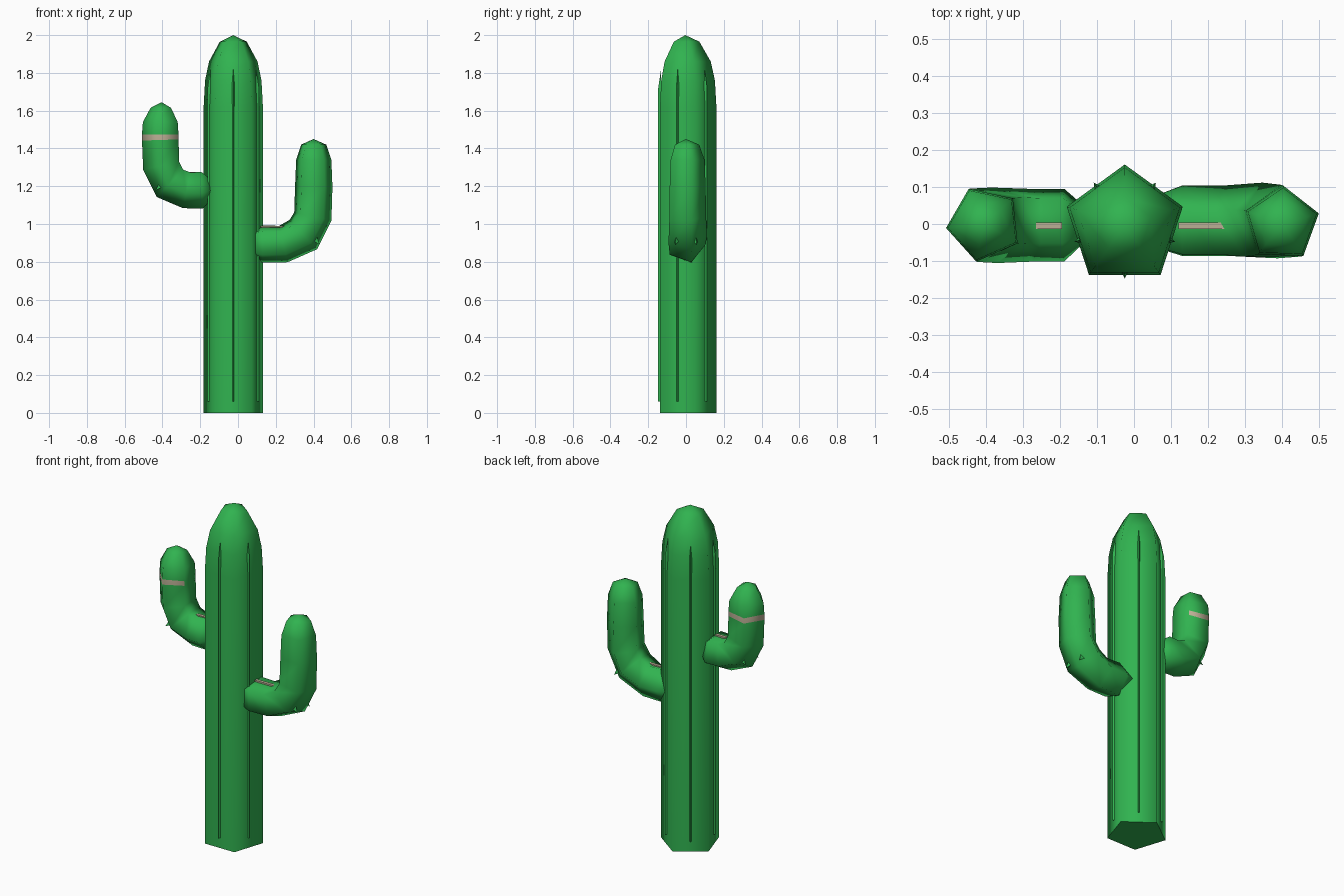
import bpy, bmesh
from math import sin, cos, radians
from mathutils import Vector

cube = bpy.data.objects.get("Cube")
if cube:
    bpy.data.objects.remove(cube, do_unlink=True)


def material(name, colour):
    m = bpy.data.materials.new(name)
    m.use_nodes = True
    m.diffuse_color = (*colour, 1)
    m.node_tree.nodes["Principled BSDF"].inputs["Base Color"].default_value = (*colour, 1)
    return m


green = material("cactus green", (0.03, 0.45, 0.08))
cream = material("pale cream", (0.5, 0.43, 0.3))


def finish(name, bm, mats, smooth=False):
    bmesh.ops.recalc_face_normals(bm, faces=bm.faces)
    mesh = bpy.data.meshes.new(name)
    bm.to_mesh(mesh)
    bm.free()
    ob = bpy.data.objects.new(name, mesh)
    bpy.context.collection.objects.link(ob)
    for m in mats:
        mesh.materials.append(m)
    if smooth:
        bpy.ops.object.select_all(action='DESELECT')
        ob.select_set(True)
        bpy.context.view_layer.objects.active = ob
        bpy.ops.object.shade_smooth_by_angle(angle=radians(76))
    return ob


def loft(name, path, phase, y=0.0, band=None):
    """Five-sided stem along (x, z, radius) points; the last point is the tip."""
    bm = bmesh.new()
    rings = []
    for i, (x, z, r) in enumerate(path[:-1]):
        a = path[max(i - 1, 0)]
        b = path[i + 1]
        t = Vector((b[0] - a[0], 0, b[1] - a[1])).normalized()
        n = Vector((t.z, 0, -t.x))
        ring = []
        for k in range(5):
            ang = radians(phase + 72 * k)
            ring.append(bm.verts.new(Vector((x, y, z)) + n * r * cos(ang)
                                     + Vector((0, r * sin(ang), 0))))
        rings.append(ring)
    tip = bm.verts.new((path[-1][0], y, path[-1][1]))
    bm.faces.new(rings[0])
    for lo, hi in zip(rings, rings[1:]):
        for k in range(5):
            j = (k + 1) % 5
            bm.faces.new((lo[k], lo[j], hi[j], hi[k]))
    for k in range(5):
        bm.faces.new((rings[-1][k], rings[-1][(k + 1) % 5], tip))
    bm.normal_update()
    # Pale band on the front and back faces
    if band:
        for f in bm.faces:
            c = f.calc_center_median()
            if band[0] < c.z < band[1] and abs(f.normal.y) > 0.45:
                f.material_index = 1
    return finish(name, bm, [green, cream], True)


# Trunk
TX, TY, TR = -0.025, -0.004, 0.165
loft("trunk", [(TX, 0, TR), (TX, 1.62, TR), (TX, 1.76, 0.157), (TX, 1.86, 0.135),
               (TX, 1.965, 0.075), (TX, 2.0, 0)], 90, TY)

# Arms
loft("left_arm", [(0.08, 0.895, 0.085), (0.13, 0.895, 0.104), (0.24, 0.895, 0.104),
                  (0.345, 0.945, 0.112), (0.395, 1.04, 0.106), (0.4, 1.2, 0.104),
                  (0.4, 1.34, 0.098), (0.4, 1.42, 0.07), (0.4, 1.45, 0)], 16)
loft("right_arm", [(-0.145, 1.19, 0.06), (-0.19, 1.185, 0.104), (-0.27, 1.185, 0.104),
                   (-0.355, 1.22, 0.108), (-0.4, 1.31, 0.105), (-0.405, 1.445, 0.104),
                   (-0.405, 1.475, 0.104), (-0.405, 1.54, 0.099), (-0.405, 1.615, 0.058),
                   (-0.405, 1.645, 0)], 42, band=(1.45, 1.47))

# Thin ridges up the middle of each trunk side
for k in range(5):
    ang = radians(54 + 72 * k)
    out = Vector((cos(ang), sin(ang), 0))
    side = Vector((-sin(ang), cos(ang), 0)) * 0.008
    base = Vector((TX, TY, 0)) + out * 0.128
    bm = bmesh.new()
    ends = []
    for z in (0.06, 1.72):
        ends.append([bm.verts.new(p + Vector((0, 0, z)))
                     for p in (base - side, base + out * 0.015, base + side)])
    top = bm.verts.new(base + Vector((0, 0, 1.82)))
    bm.faces.new(ends[0])
    for i in range(3):
        j = (i + 1) % 3
        bm.faces.new((ends[0][i], ends[0][j], ends[1][j], ends[1][i]))
        bm.faces.new((ends[1][i], ends[1][j], top))
    finish(f"trunk_ridge_{k + 1}", bm, [green])


# Pale strips on top of the arms
def strip(name, x0, x1, z):
    bm = bmesh.new()
    bmesh.ops.create_cube(bm, size=1)
    for v in bm.verts:
        v.co = ((x0 + x1) / 2 + v.co.x * (x1 - x0), -0.005 + v.co.y * 0.018,
                z + v.co.z * 0.009)
    finish(name, bm, [cream])


strip("left_arm_strip", 0.12, 0.25, 0.985)
strip("right_arm_strip", -0.265, -0.195, 1.272)


# Small thorns at the elbows
def thorn(name, start, direction):
    bm = bmesh.new()
    d = Vector(direction).normalized()
    bmesh.ops.create_cone(bm, segments=3, radius1=0.03, radius2=0, depth=0.07)
    rot = d.to_track_quat('Z', 'Y')
    for v in bm.verts:
        v.co = rot @ v.co + Vector(start)
    finish(name, bm, [green])


for y, label in ((-0.05, "front"), (0.05, "back")):
    thorn(f"left_thorn_{label}", (0.41, y, 0.915), (0.6, y * 4, -0.7))
    thorn(f"right_thorn_{label}", (-0.41, y, 1.2), (-0.6, y * 4, -0.5))
